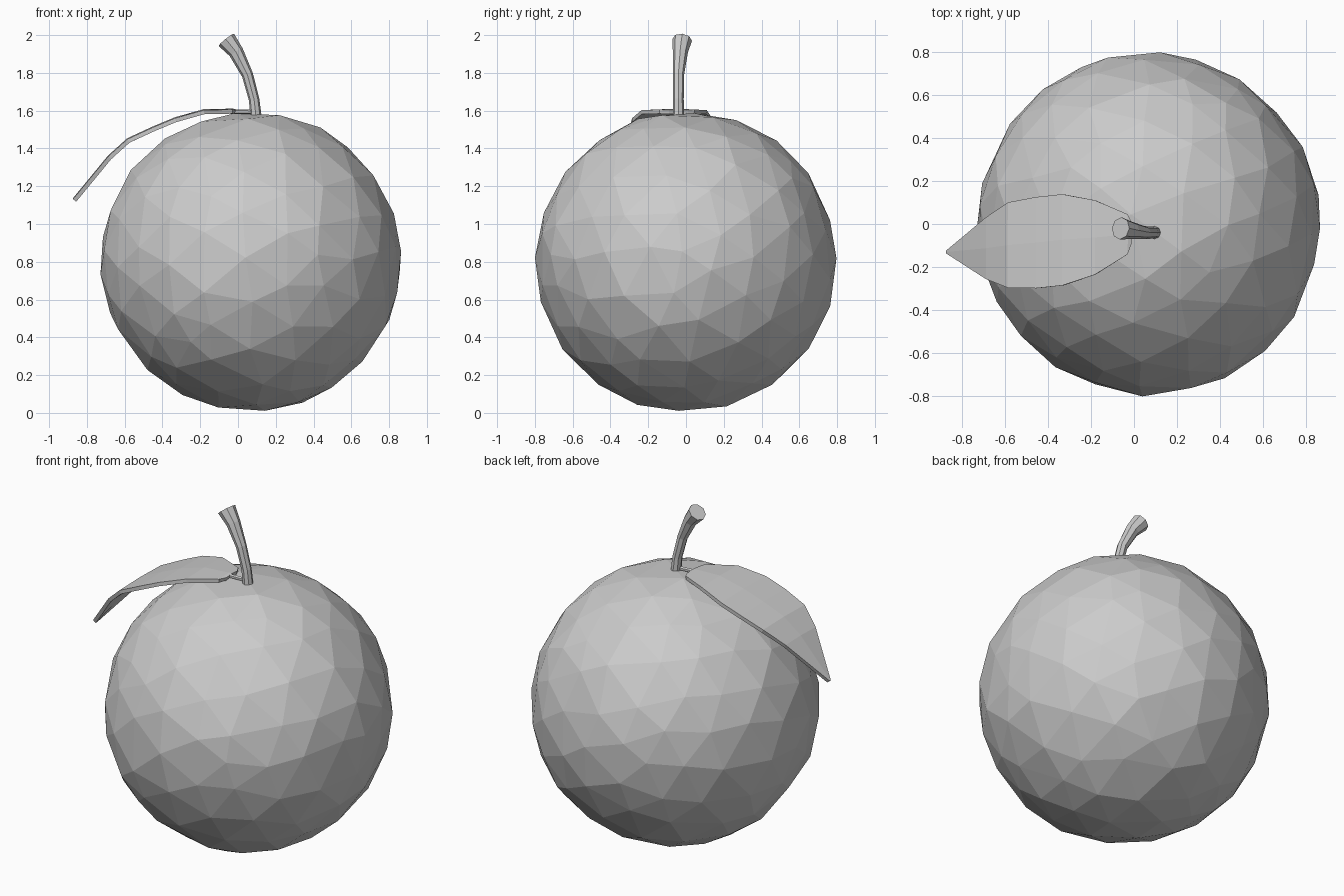
import bpy, bmesh, math, random
from mathutils import Vector, Matrix

cube = bpy.data.objects.get("Cube")
if cube:
    bpy.data.objects.remove(cube, do_unlink=True)

grey = bpy.data.materials.new("plain grey")
grey.use_nodes = True
grey.diffuse_color = (0.6, 0.6, 0.6, 1)
grey.node_tree.nodes["Principled BSDF"].inputs["Base Color"].default_value = grey.diffuse_color


def make_object(name, bm):
    bmesh.ops.recalc_face_normals(bm, faces=bm.faces[:])
    mesh = bpy.data.meshes.new(name)
    bm.to_mesh(mesh)
    bm.free()
    mesh.materials.append(grey)
    obj = bpy.data.objects.new(name, mesh)
    bpy.context.collection.objects.link(obj)
    return obj


def tube(name, path, sides):
    """Capped tube through (point, radius) pairs, square to its path."""
    bm = bmesh.new()
    pts = [Vector(p) for p, r in path]
    rings = []
    for i, (p, r) in enumerate(path):
        along = pts[min(i + 1, len(pts) - 1)] - pts[max(i - 1, 0)]
        u = along.cross(Vector((0, 1, 0))).normalized()
        v = along.normalized().cross(u)
        angles = [2 * math.pi * k / sides for k in range(sides)]
        rings.append([bm.verts.new(pts[i] + r * (u * math.cos(a) + v * math.sin(a))) for a in angles])
    for a, b in zip(rings, rings[1:]):
        for k in range(sides):
            n = (k + 1) % sides
            bm.faces.new((a[k], a[n], b[n], b[k]))
    bm.faces.new(rings[0])
    bm.faces.new(rings[-1])
    return make_object(name, bm)


# Fruit: faceted ball with slightly uneven vertices
random.seed(4)
bm = bmesh.new()
bmesh.ops.create_icosphere(bm, subdivisions=3, radius=0.797)
bmesh.ops.rotate(bm, verts=bm.verts[:], matrix=Matrix.Rotation(0.3, 3, 'X') @ Matrix.Rotation(0.4, 3, 'Y'))
for v in bm.verts:
    radius = v.co.length
    shift = Vector([random.uniform(-0.035, 0.035) for _ in range(3)])
    v.co = (v.co + shift).normalized() * radius * random.uniform(0.992, 1.006)
bmesh.ops.translate(bm, verts=bm.verts[:], vec=(0.07, 0, 0.8))
make_object("fruit", bm)

# Stem: bent and flared at the cut end
tube("stem", [((0.095, -0.04, 1.57), 0.03), ((0.085, -0.04, 1.66), 0.028),
              ((0.05, -0.04, 1.79), 0.03), ((-0.01, -0.03, 1.91), 0.04),
              ((-0.062, -0.02, 1.975), 0.052)], 8)

# Leaf stalk: joins the leaf to the foot of the stem
tube("leaf_stalk", [((-0.04, -0.05, 1.595), 0.012), ((0.09, -0.04, 1.593), 0.012)], 6)

# Leaf: x, height, back edge y, front edge y
stations = [(-0.015, 1.592, 0.01, -0.09), (-0.03, 1.595, 0.045, -0.14),
            (-0.18, 1.592, 0.11, -0.235), (-0.33, 1.55, 0.138, -0.285),
            (-0.45, 1.50, 0.125, -0.298), (-0.58, 1.44, 0.1, -0.296),
            (-0.68, 1.35, 0.03, -0.255), (-0.865, 1.125, -0.125, -0.135)]
bm = bmesh.new()
rows = []
for x, z, back, front in stations:
    mid = (back + front) / 2
    rows.append([bm.verts.new((x, back, z)), bm.verts.new((x, mid, z + 0.005)), bm.verts.new((x, front, z))])
for a, b in zip(rows, rows[1:]):
    for k in range(2):
        bm.faces.new((a[k], a[k + 1], b[k + 1], b[k]))
leaf = make_object("leaf", bm)
thickness = leaf.modifiers.new("thickness", 'SOLIDIFY')
thickness.thickness = 0.022
thickness.offset = 0
